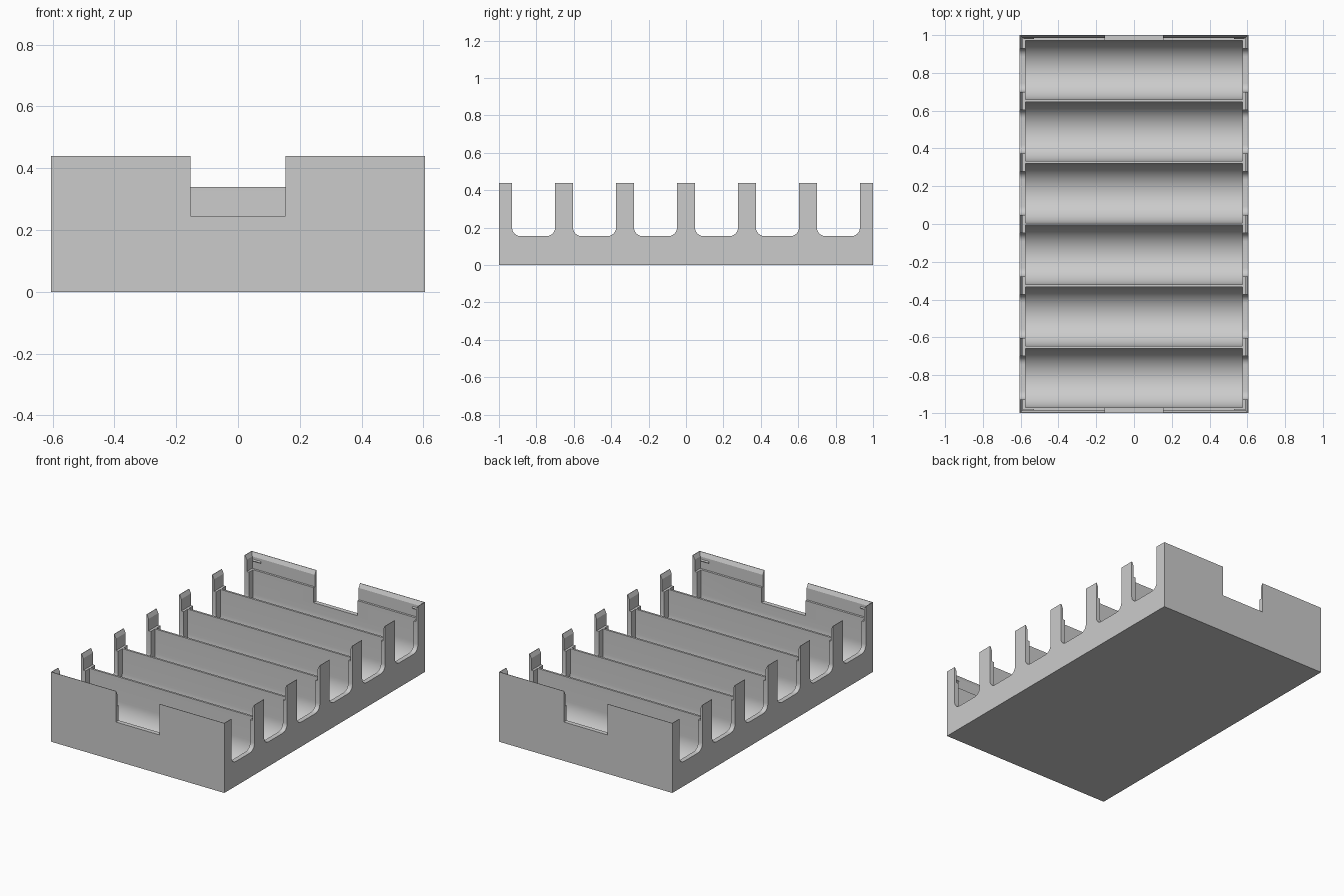
import bpy, bmesh, math

if "Cube" in bpy.data.objects:
    bpy.data.objects.remove(bpy.data.objects["Cube"])

HX, HY, H = 0.605, 1.0, 0.44        # half width, half length, height
LEDGE = 0.34                        # top of the dividers
R, PITCH, FLOOR = 0.1565, 0.326, 0.03

grey = bpy.data.materials.new("plastic grey")
grey.diffuse_color = (0.6, 0.6, 0.6, 1)
grey.use_nodes = True
grey.node_tree.nodes["Principled BSDF"].inputs["Base Color"].default_value = grey.diffuse_color


def loft(name, rings):
    """Closed solid through a stack of equal-length rings."""
    bm = bmesh.new()
    loops = [[bm.verts.new(p) for p in ring] for ring in rings]
    n = len(loops[0])
    for a, b in zip(loops, loops[1:]):
        for i in range(n):
            j = (i + 1) % n
            bm.faces.new((a[i], a[j], b[j], b[i]))
    bm.faces.new(loops[0])
    bm.faces.new(loops[-1])
    bmesh.ops.recalc_face_normals(bm, faces=bm.faces)
    mesh = bpy.data.meshes.new(name)
    bm.to_mesh(mesh)
    bm.free()
    mesh.materials.append(grey)
    ob = bpy.data.objects.new(name, mesh)
    bpy.context.collection.objects.link(ob)
    return ob


def rect(x, y, z, cy=0):
    return [(-x, cy - y, z), (x, cy - y, z), (x, cy + y, z), (-x, cy + y, z)]


def u_channel(name, cy, half, bottom, radius, hx, top, steps):
    """Channel along x with rounded bottom corners."""
    prof = [(cy - half, top)]
    for side in (-1, 1):
        for k in range(steps + 1):
            if side == 1 and k == 0 and half - radius < 1e-6:
                continue
            a = math.pi / 2 * k / steps
            a = math.pi + a if side < 0 else 1.5 * math.pi + a
            prof.append((cy + side * (half - radius) + radius * math.cos(a),
                         bottom + radius + radius * math.sin(a)))
    prof.append((cy + half, top))
    return loft(name, [[(x, y, z) for y, z in prof] for x in (-hx, hx)])


def cut(target, cutter):
    mod = target.modifiers.new("cut", 'BOOLEAN')
    mod.operation, mod.solver, mod.object = 'DIFFERENCE', 'EXACT', cutter
    bpy.context.view_layer.objects.active = target
    bpy.ops.object.modifier_apply(modifier=mod.name)
    bpy.data.objects.remove(cutter)


# Outer block
tray = loft("tray", [rect(HX, HY, 0), rect(HX, HY, H)])

# Lid recess with a chamfered rim
cut(tray, loft("lid_recess", [rect(0.590, 0.985, LEDGE), rect(0.590, 0.985, 0.415),
                              rect(0.602, 0.997, H), rect(0.602, 0.997, 0.6)]))

# Six round-bottomed bays, each with slots through both side walls
for i in range(6):
    cy = (i - 2.5) * PITCH
    cut(tray, u_channel("bay", cy, R, FLOOR, R, 0.575, 0.62, 16))
    cut(tray, u_channel("side_slot", cy, 0.115, 0.155, 0.045, 0.7, 0.64, 6))

# Finger notches in the front and back walls
for s in (-1, 1):
    cut(tray, loft("notch", [rect(0.153, 0.05, 0.245, s * 1.02),
                             rect(0.153, 0.05, 0.66, s * 1.02)]))

# Small snap wedges near the corners of the end walls
for sx in (-1, 1):
    for sy in (-1, 1):
        x0, x1 = sx * 0.585, sx * 0.53
        loft("snap_wedge", [[(x, sy * 0.986, 0.385), (x, sy * 0.979, 0.392),
                             (x, sy * 0.986, 0.400)] for x in (x0, x1)])

# Smooth the bay floors and keep the edges crisp
bpy.ops.object.select_all(action='DESELECT')
tray.select_set(True)
bpy.context.view_layer.objects.active = tray
bpy.ops.object.shade_smooth_by_angle(angle=math.radians(25))
